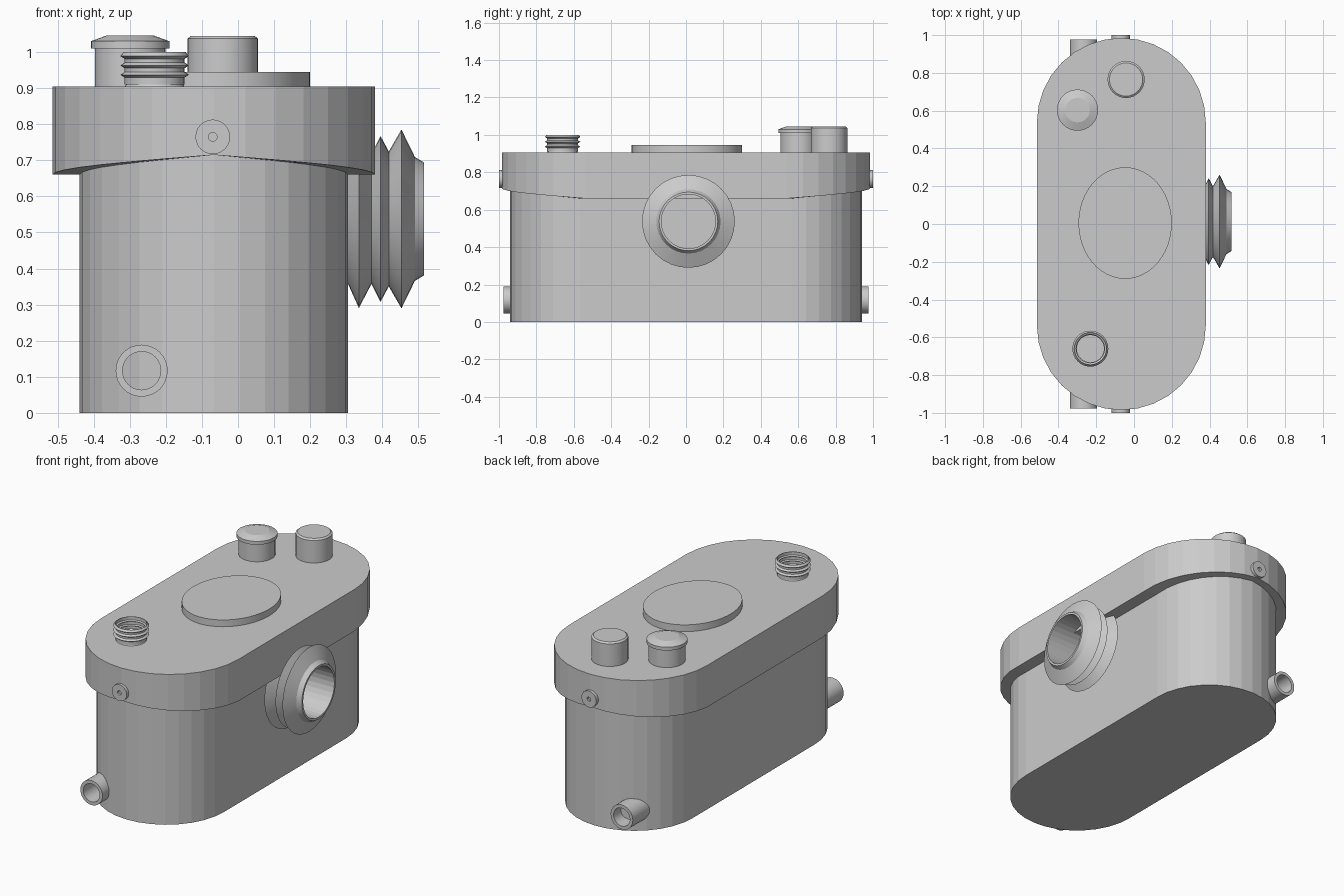
import bpy, bmesh, math
from mathutils import Vector

if "Cube" in bpy.data.objects:
    bpy.data.objects.remove(bpy.data.objects["Cube"])

CX = -0.067          # centre line of the tank


def finish(name, bm, smooth=None):
    bmesh.ops.remove_doubles(bm, verts=bm.verts, dist=1e-5)
    bmesh.ops.recalc_face_normals(bm, faces=bm.faces)
    me = bpy.data.meshes.new(name)
    bm.to_mesh(me)
    bm.free()
    ob = bpy.data.objects.new(name, me)
    bpy.context.collection.objects.link(ob)
    if smooth:
        bpy.context.view_layer.objects.active = ob
        ob.select_set(True)
        bpy.ops.object.shade_smooth_by_angle(angle=math.radians(smooth))
        ob.select_set(False)
    return ob


def bridge(bm, a, b):
    n = len(a)
    for i in range(n):
        j = (i + 1) % n
        bm.faces.new((a[i], a[j], b[j], b[i]))


def lathe(name, profile, loc, axis=(0, 0, 1), n=32, sy=1.0, smooth=25):
    """Revolve (radius, height) points about an axis through loc."""
    bm = bmesh.new()
    rot = Vector(axis).to_track_quat('Z', 'Y')
    rings = []
    for r, h in profile:
        r = max(r, 1e-7)
        rings.append([bm.verts.new(Vector(loc) + rot @ Vector((
            r * math.cos(2 * math.pi * i / n), sy * r * math.sin(2 * math.pi * i / n), h)))
            for i in range(n)])
    for a, b in zip(rings, rings[1:]):
        bridge(bm, a, b)
    return finish(name, bm, smooth)


def stadium(bm, r, end_y, z_side, z_end, seg=16):
    """Rounded oblong ring whose height changes from the sides to the ends."""
    ring = []
    for s in (1, -1):
        for i in range(seg + 1):
            t = math.pi * i / seg
            k = 1 - abs(2 * i / seg - 1)
            ring.append(bm.verts.new((CX + s * r * math.cos(t),
                                      s * (end_y - r + r * math.sin(t)),
                                      z_side + (z_end - z_side) * k)))
    return ring


# Tank body
bm = bmesh.new()
bottom, top = stadium(bm, 0.372, 0.94, 0, 0), stadium(bm, 0.372, 0.94, 0.8, 0.8)
bridge(bm, bottom, top)
bm.faces.new(bottom)
bm.faces.new(top)
finish("tank_body", bm)

# Lid with a lower edge that rises at both ends
bm = bmesh.new()
inner = stadium(bm, 0.365, 0.93, 0.66, 0.715)
low = stadium(bm, 0.447, 0.985, 0.66, 0.715)
top = stadium(bm, 0.447, 0.985, 0.905, 0.905)
bridge(bm, inner, low)
bridge(bm, low, top)
bm.faces.new(top)
finish("lid", bm)

# Raised oval on the lid
lathe("lid_oval", [(0.247, 0.90), (0.247, 0.945), (0, 0.945)], (-0.047, 0.005, 0), n=48, sy=1.195)

# Plain knob and capped knob
lathe("plain_knob", [(0.098, 0.90), (0.098, 1.037), (0.088, 1.045), (0, 1.045)], (-0.042, 0.765, 0))
lathe("capped_knob", [(0.098, 0.90), (0.098, 1.01), (0.109, 1.01), (0.109, 1.03),
                      (0.065, 1.046), (0, 1.046)], (-0.299, 0.603, 0), smooth=15)

# Threaded neck, open at the top
lathe("threaded_neck", [(0.085, 0.90), (0.072, 0.922), (0.095, 0.937), (0.075, 0.95),
                        (0.095, 0.963), (0.075, 0.976), (0.095, 0.989), (0.086, 1.0),
                        (0.083, 1.0), (0.083, 0.91), (0, 0.91)], (-0.231, -0.66, 0))

# Ribbed side outlet
lathe("side_outlet", [(0.18, 0.29), (0.18, 0.305), (0.247, 0.335), (0.18, 0.37), (0.23, 0.395),
                      (0.187, 0.418), (0.248, 0.453), (0.172, 0.49), (0.157, 0.515),
                      (0.145, 0.515), (0.145, 0.30)], (0, 0.013, 0.5375), (1, 0, 0), smooth=10)

# Drain pipes and lid screws at both ends
for s, side in ((-1, "front"), (1, "back")):
    lathe("drain_pipe_" + side, [(0.072, 0.80), (0.072, 0.977), (0.053, 0.977), (0.053, 0.80)],
          (-0.267, 0, 0.117), (0, s, 0))
    lathe("lid_screw_" + side, [(0.048, 0.96), (0.048, 1.0), (0.012, 1.0), (0.012, 0.988), (0, 0.988)],
          (-0.07, 0, 0.765), (0, s, 0), n=24)
